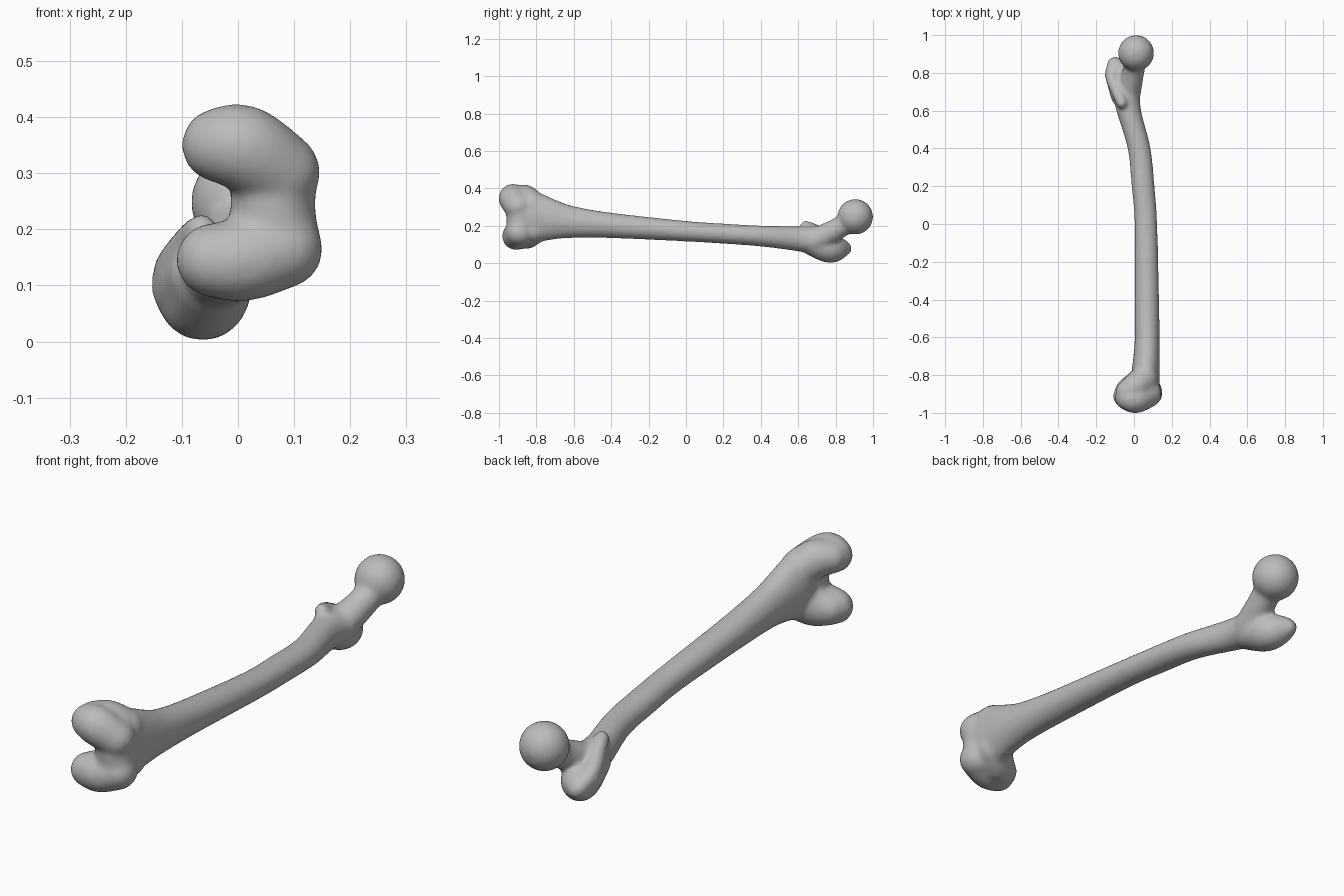
import bpy, bmesh
from math import sin, cos, tau
from mathutils import Matrix, Vector

cube = bpy.data.objects.get("Cube")
if cube:
    bpy.data.objects.remove(cube, do_unlink=True)

bm = bmesh.new()


def spline(points, steps):
    """Smooth curve through points of any dimension."""
    p = [points[0], *points, points[-1]]
    out = []
    for a, b, c, d in zip(p, p[1:], p[2:], p[3:]):
        for i in range(steps):
            t = i / steps
            out.append([0.5 * (2 * q + (r - o) * t + (2 * o - 5 * q + 4 * r - s) * t * t
                               + (3 * q - o - 3 * r + s) * t ** 3)
                        for o, q, r, s in zip(a, b, c, d)])
    return out + [list(points[-1])]


def ball(x, y, z, r, segments=24):
    bmesh.ops.create_uvsphere(bm, u_segments=segments, v_segments=segments // 2,
                              radius=r, matrix=Matrix.Translation((x, y, z)))


def lobe(*points):
    """Rounded limb swept by a ball of changing radius."""
    for p in spline(points, 6):
        ball(*p)


def shaft(points, sides=32):
    """Loft of ellipses: x, y, z, half width, half height."""
    rings = []
    for x, y, z, w, h in spline(points, 6):
        rings.append([bm.verts.new((x + w * cos(tau * i / sides), y, z + h * sin(tau * i / sides)))
                      for i in range(sides)])
    for a, b in zip(rings, rings[1:]):
        for i in range(sides):
            j = (i + 1) % sides
            bm.faces.new((a[i], a[j], b[j], b[i]))
    bm.faces.new(rings[0])
    bm.faces.new(rings[-1][::-1])


# Bowed shaft, flaring toward the knee end
shaft([(.075, -.88, .25, .06, .13), (.062, -.8, .247, .074, .135),
       (.067, -.7, .234, .07, .106), (.07, -.6, .22, .066, .085),
       (.068, -.4, .202, .065, .068), (.063, 0, .171, .06, .055),
       (.048, .2, .158, .061, .054), (.027, .4, .145, .061, .056),
       (-.028, .6, .13, .066, .067), (-.04, .7, .12, .073, .078)])

# Two knee condyles and the bridge between them
lobe((-.035, -.92, .35, .066), (.01, -.925, .345, .077), (.075, -.9, .302, .072))
lobe((-.035, -.89, .352, .063), (.01, -.86, .345, .074), (.055, -.82, .31, .075))
lobe((-.045, -.91, .145, .066), (.01, -.908, .146, .075), (.082, -.895, .165, .07))
lobe((-.035, -.88, .145, .064), (.015, -.85, .15, .073), (.06, -.81, .18, .073))
lobe((.072, -.89, .302, .072), (.062, -.885, .235, .077), (.08, -.885, .165, .07))

# Hip ball and neck
ball(.011, .905, .248, .095, 48)
lobe((.01, .9, .245, .062), (0, .82, .19, .058), (-.03, .7, .125, .068))

# Large outer trochanter with its hooked tip
lobe((-.045, .68, .11, .072), (-.062, .77, .078, .077), (-.095, .83, .08, .05), (-.1, .86, .075, .028))
lobe((-.07, .68, .12, .055), (-.1, .79, .095, .055))

# Crest rising to the small trochanter
lobe((-.11, .853, .085, .03), (-.117, .78, .125, .036),
     (-.085, .69, .178, .032), (-.065, .64, .198, .03))

bmesh.ops.recalc_face_normals(bm, faces=bm.faces)
mesh = bpy.data.meshes.new("thigh_bone")
bm.to_mesh(mesh)
bm.free()
bone = bpy.data.objects.new("thigh_bone", mesh)
bpy.context.collection.objects.link(bone)

# Fuse the parts into one smooth surface
remesh = bone.modifiers.new("fuse", 'REMESH')
remesh.mode = 'VOXEL'
remesh.voxel_size = 0.009
remesh.use_smooth_shade = True
smooth = bone.modifiers.new("soften", 'SMOOTH')
smooth.factor = 0.5
smooth.iterations = 14

# Plain grey material
grey = bpy.data.materials.new("bone_grey")
grey.use_nodes = True
colour = (0.5, 0.5, 0.5, 1)
grey.diffuse_color = colour
grey.node_tree.nodes["Principled BSDF"].inputs["Base Color"].default_value = colour
mesh.materials.append(grey)
for face in mesh.polygons:
    face.use_smooth = True
